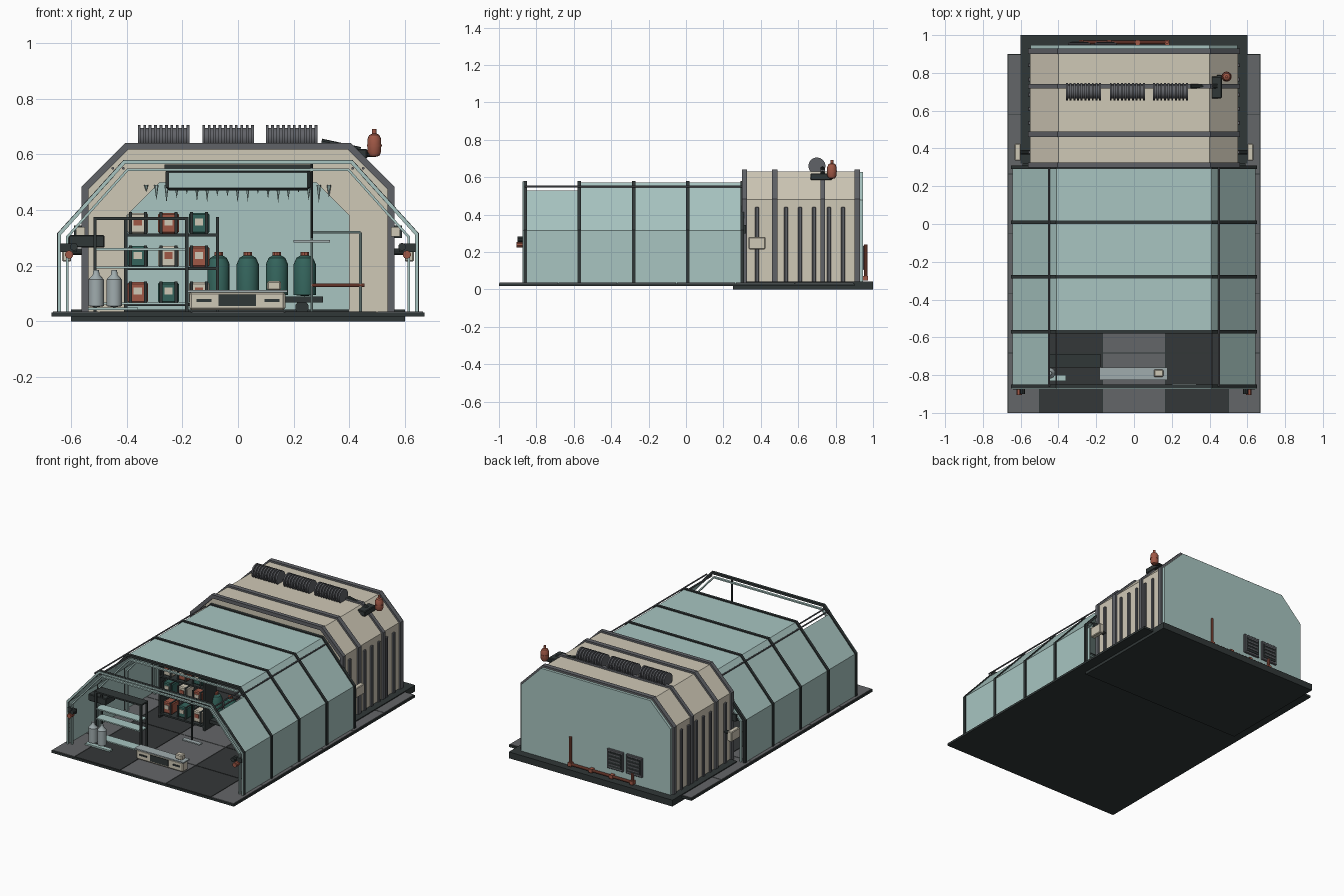
import bpy, bmesh, math
from mathutils import Matrix, Vector

old = bpy.data.objects.get("Cube")
if old:
    bpy.data.objects.remove(old, do_unlink=True)


def material(name, rgb):
    lin = [((c / 255 + 0.055) / 1.055) ** 2.4 for c in rgb] + [1]
    m = bpy.data.materials.new(name)
    m.use_nodes = True
    m.diffuse_color = lin
    m.node_tree.nodes["Principled BSDF"].inputs["Base Color"].default_value = lin
    return m


TEAL = material("pale teal", (168, 197, 193))
TAN = material("warm tan", (207, 200, 182))
STEEL = material("steel grey", (96, 98, 103))
DARK = material("charcoal", (48, 55, 55))
RUST = material("rust red", (160, 88, 70))
GREEN = material("bottle green", (52, 100, 92))
SILVER = material("silver grey", (160, 172, 174))
TILE = material("floor grey", (100, 102, 104))
FLOOR = material("floor dark", (52, 55, 56))


def finish(name, bm, mat, smooth=False):
    bmesh.ops.recalc_face_normals(bm, faces=bm.faces)
    me = bpy.data.meshes.new(name)
    bm.to_mesh(me)
    bm.free()
    ob = bpy.data.objects.new(name, me)
    bpy.context.collection.objects.link(ob)
    me.materials.append(mat)
    if smooth:
        bpy.ops.object.select_all(action='DESELECT')
        ob.select_set(True)
        bpy.context.view_layer.objects.active = ob
        bpy.ops.object.shade_smooth_by_angle(angle=math.radians(35))
    return ob


def box(name, xs, ys, zs, mat, bevel=0):
    bm = bmesh.new()
    mid = Vector([(a + b) / 2 for a, b in (xs, ys, zs)])
    size = [abs(b - a) for a, b in (xs, ys, zs)]
    bmesh.ops.create_cube(bm, size=1, matrix=Matrix.Translation(mid) @ Matrix.Diagonal((*size, 1)))
    if bevel:
        bmesh.ops.bevel(bm, geom=bm.edges[:], offset=bevel, segments=1, affect='EDGES')
    return finish(name, bm, mat)


def rod(name, a, b, r, mat, sides=10):
    a, b = Vector(a), Vector(b)
    bm = bmesh.new()
    rot = (b - a).to_track_quat('Z', 'Y').to_matrix().to_4x4()
    bmesh.ops.create_cone(bm, cap_ends=True, segments=sides, radius1=r, radius2=r,
                          depth=(b - a).length, matrix=Matrix.Translation((a + b) / 2) @ rot)
    return finish(name, bm, mat, True)


def lathe(name, x, y, profile, mat, sides=16):
    bm = bmesh.new()
    vs = [bm.verts.new((x + r, y, z)) for r, z in profile]
    es = [bm.edges.new(p) for p in zip(vs, vs[1:])]
    bmesh.ops.spin(bm, geom=vs + es, cent=(x, y, 0), axis=(0, 0, 1), angle=math.tau, steps=sides)
    bmesh.ops.remove_doubles(bm, verts=bm.verts, dist=0.0003)
    return finish(name, bm, mat, True)


def strip(name, outer, inner, y0, y1, mat):
    # Solid band between two matching polylines, extruded along y
    bm = bmesh.new()
    rows = [[bm.verts.new((x, y, z)) for x, z in line]
            for line, y in ((outer, y0), (outer, y1), (inner, y1), (inner, y0))]
    for i in range(4):
        a, b = rows[i], rows[(i + 1) % 4]
        for j in range(len(a) - 1):
            bm.faces.new((a[j], a[j + 1], b[j + 1], b[j]))
    for end in (0, -1):
        bm.faces.new([r[end] for r in rows])
    return finish(name, bm, mat)


def arch(w, z1, t, z2, inset=0, z0=0.03):
    k = inset * 0.41
    half = [(w - inset, z0), (w - inset, z1 - k), (t - k, z2 - inset)]
    return half + [(-x, z) for x, z in reversed(half)]


TENT = (0.645, 0.315, 0.41, 0.575)
HUB = (0.55, 0.48, 0.4, 0.63)


def tent(i=0):
    return arch(*TENT, i)


def hub(i=0):
    return arch(*HUB, i)


# Foundations and floor tiles
box("front_slab", (-0.67, 0.67), (-1, 0.9), (0.018, 0.032), DARK)
box("rear_slab", (-0.6, 0.6), (0.25, 1), (0, 0.028), DARK)
box("hub_curb", (-0.6, 0.6), (0.32, 1), (0.028, 0.042), DARK)
columns = [-0.667, -0.5, -0.167, 0.167, 0.5, 0.667]
for i, (a, b) in enumerate(zip(columns, columns[1:])):
    for j in range(6):
        y = -0.997 + j * 0.316
        box("floor_tile", (a + 0.002, b - 0.002), (y, y + 0.312), (0.03, 0.036),
            FLOOR if i % 2 else TILE)

# Tent skin, frames and open front bay
ribs = [-0.86, -0.57, -0.28, 0.01, 0.3]
for a, b in zip(ribs[1:], ribs[2:]):
    strip("tent_skin", tent(0.002), tent(0.009), a + 0.006, b - 0.006, TEAL)
for y in ribs:
    strip("tent_rib", tent(-0.005), tent(0.009), y - 0.009, y + 0.009, DARK)
    strip("tent_inner_rib", tent(0.026), tent(0.035), y - 0.008, y + 0.008, TEAL)
strip("front_trim", tent(-0.003), tent(0.009), -0.874, -0.868, TEAL)
for s in (-1, 1):
    line = [(s * 0.643, 0.03), (s * 0.643, 0.315), (s * 0.45, 0.528)]
    under = [(s * 0.636, 0.03), (s * 0.636, 0.312), (s * 0.444, 0.523)]
    strip("front_side_panel", line, under, -0.86, -0.57, TEAL)
    for x in (0.412, 0.45):
        rod("roof_rail", (s * x, -0.86, 0.55), (s * x, 0.3, 0.55), 0.005, STEEL, 6)
    # Front corner lamps and side service boxes
    rod("lamp_body", (s * 0.607, -0.905, 0.24), (s * 0.607, -0.868, 0.24), 0.015, RUST)
    rod("lamp_mount", (s * 0.59, -0.9, 0.268), (s * 0.59, -0.862, 0.268), 0.014, DARK)
    box("lamp_bracket", (s * 0.58, s * 0.64), (-0.875, -0.86), (0.25, 0.28), DARK)
    box("side_service_box", (s * 0.6, s * 0.632), (0.335, 0.425), (0.215, 0.28), TAN, 0.004)
    rod("service_box_pipe", (s * 0.55, 0.38, 0.25), (s * 0.61, 0.38, 0.25), 0.012, DARK)
    box("entry_box", (s * 0.55, s * 0.582), (0.28, 0.31), (0.305, 0.34), TAN)
    box("entry_box_back", (s * 0.542, s * 0.59), (0.305, 0.32), (0.3, 0.345), DARK)

# Rear hub shell
strip("hub_shell", hub(), hub(0.012), 0.32, 0.93, TAN)
strip("hub_front_wall", hub(0.004), arch(0.4, 0.38, 0.28, 0.5), 0.315, 0.335, TAN)
bm = bmesh.new()
back = bm.faces.new([bm.verts.new((x, 0.925, z)) for x, z in hub(0.001)])
ext = bmesh.ops.extrude_face_region(bm, geom=[back])
bmesh.ops.translate(bm, vec=(0, 0.022, 0), verts=[v for v in ext['geom'] if isinstance(v, bmesh.types.BMVert)])
finish("hub_back_wall", bm, TEAL)
for y, r in ((0.312, 0.013), (0.475, 0.015), (0.73, 0.012), (0.915, 0.015)):
    strip("hub_ring", hub(-0.012), hub(0.012), y - r, y + r, STEEL)
for s in (-1, 1):
    for y in (0.38, 0.535, 0.61, 0.685, 0.765, 0.84):
        box("hub_side_rib", (s * 0.545, s * 0.562), (y - 0.01, y + 0.01), (0.04, 0.44), STEEL, 0.003)

# Finned rolls on the roof
for x0 in (-0.36, -0.128, 0.1):
    rod("roof_roll", (x0, 0.7, 0.66), (x0 + 0.185, 0.7, 0.66), 0.036, STEEL, 16)
    for k in range(10):
        x = x0 + k * 0.0195
        rod("roof_roll_fin", (x, 0.7, 0.66), (x + 0.01, 0.7, 0.66), 0.046, STEEL, 16)

# Valve box and pressure vessel
rod("valve_pipe", (0.3, 0.73, 0.645), (0.44, 0.73, 0.615), 0.012, DARK)
box("valve_box", (0.41, 0.465), (0.665, 0.78), (0.585, 0.62), DARK, 0.004)
rod("vessel_arm", (0.44, 0.78, 0.6), (0.49, 0.78, 0.6), 0.009, DARK)
lathe("pressure_vessel", 0.49, 0.78, [(0, 0.59), (0.018, 0.595), (0.025, 0.61), (0.025, 0.655),
      (0.018, 0.67), (0.008, 0.675), (0.008, 0.692), (0, 0.692)], RUST)
rod("vessel_band", (0.49, 0.78, 0.628), (0.49, 0.78, 0.636), 0.027, RUST, 16)

# Back wall pipe and vents
route = [(0.175, 0.962, 0.24), (0.175, 0.962, 0.06), (-0.28, 0.962, 0.06), (-0.28, 0.962, 0.12)]
for a, b in zip(route, route[1:]):
    rod("back_pipe", a, b, 0.009, RUST)
for x in (0.175, 0.02, -0.13, -0.28):
    box("pipe_clamp", (x - 0.012, x + 0.012), (0.945, 0.974), (0.048, 0.072), RUST)
for x in (-0.15, -0.29):
    box("back_vent", (x - 0.06, x + 0.06), (0.945, 0.96), (0.105, 0.235), STEEL, 0.004)
    box("vent_opening", (x - 0.048, x + 0.048), (0.958, 0.963), (0.12, 0.22), DARK)
    for k in range(4):
        z = 0.135 + k * 0.023
        box("vent_slat", (x - 0.042, x + 0.042), (0.962, 0.967), (z, z + 0.008), STEEL)

# Storage rack near the front
for x in (-0.52, -0.19):
    for y in (-0.76, -0.7):
        box("rack_post", (x, x + 0.012), (y, y + 0.012), (0.03, 0.37), DARK)
box("rack_top", (-0.52, -0.178), (-0.76, -0.688), (0.365, 0.375), DARK)
for z in (0.06, 0.19, 0.255):
    box("rack_shelf", (-0.515, -0.185), (-0.758, -0.69), (z, z + 0.008), TEAL)
for x in (-0.51, -0.445):
    lathe("silver_tank", x, -0.79, [(0, 0.05), (0.028, 0.055), (0.028, 0.15), (0.012, 0.168),
          (0.01, 0.185), (0, 0.185)], SILVER)
box("tank_cradle", (-0.54, -0.36), (-0.83, -0.8), (0.04, 0.05), TEAL)
box("wall_unit", (-0.61, -0.48), (-0.7, -0.6), (0.265, 0.31), DARK, 0.004)

# Crate rack farther inside
box("crate_rack_top", (-0.41, -0.07), (-0.25, -0.13), (0.305, 0.315), DARK)
box("crate_rack_shelf", (-0.41, -0.07), (-0.25, -0.13), (0.185, 0.195), DARK)
box("crate_rack_base", (-0.41, -0.07), (-0.25, -0.13), (0.055, 0.066), DARK)
for x in (-0.41, -0.08):
    box("crate_rack_post", (x, x + 0.012), (-0.25, -0.13), (0.03, 0.375), DARK)
shades = (TAN, RUST, GREEN)
for row, z in enumerate((0.066, 0.195, 0.315)):
    for col, x in enumerate((-0.36, -0.25, -0.14)):
        shade = shades[(col + row + 1) % 3]
        box("crate", (x - 0.037, x + 0.037), (-0.23, -0.15), (z, z + 0.075), shade, 0.006)
        for s in (-1, 1):
            box("crate_strap", (x + s * 0.027 - 0.005, x + s * 0.027 + 0.005),
                (-0.236, -0.145), (z, z + 0.078), DARK)
        box("crate_label", (x - 0.015, x + 0.015), (-0.234, -0.229), (z + 0.03, z + 0.055),
            RUST if shade is TAN else TAN)

# Gas bottles on a low bench
box("bottle_bench", (-0.12, 0.305), (-0.2, -0.06), (0.068, 0.09), DARK)
for x in (-0.07, 0.035, 0.14, 0.24):
    lathe("gas_bottle", x, -0.13, [(0, 0.09), (0.04, 0.095), (0.04, 0.205), (0.03, 0.228),
          (0.015, 0.237), (0, 0.237)], GREEN)
    rod("bottle_cap", (x, -0.13, 0.235), (x, -0.13, 0.25), 0.016, RUST)
rod("bench_wheel", (0.23, -0.19, 0.05), (0.23, -0.08, 0.05), 0.025, DARK)

# Front console
box("console_body", (-0.175, 0.17), (-0.82, -0.765), (0.04, 0.106), TAN, 0.008)
box("console_top", (-0.182, 0.178), (-0.825, -0.76), (0.104, 0.112), SILVER)
box("console_screen", (-0.07, 0.065), (-0.825, -0.819), (0.055, 0.097), DARK)
for s in (-1, 1):
    box("console_slot", (s * 0.095, s * 0.15), (-0.824, -0.819), (0.07, 0.08), DARK)
box("console_device", (0.105, 0.155), (-0.81, -0.77), (0.112, 0.145), TAN, 0.005)

# Overhead unit, icicles and hanging work lamp
box("overhead_bar", (-0.265, 0.265), (0.24, 0.3), (0.55, 0.564), DARK)
box("overhead_frame", (-0.26, 0.26), (0.25, 0.29), (0.47, 0.55), DARK, 0.012)
box("overhead_screen", (-0.25, 0.25), (0.244, 0.251), (0.48, 0.535), TEAL)
for k in range(19):
    x = -0.33 + k * 0.0365
    length = 0.025 + 0.04 * abs(math.sin(k * 2.3))
    lathe("icicle", x, 0.3, [(0, 0.49 - length), (0.008, 0.49), (0, 0.49)], TEAL, 6)
rod("lamp_cord", (0.265, -0.86, 0.3), (0.265, -0.86, 0.57), 0.005, DARK, 8)
box("work_lamp", (0.2, 0.33), (-0.875, -0.845), (0.284, 0.292), SILVER)

# Light stand and copper line on the left side
for a, b in (((0.265, 0.03), (0.265, 0.32)), ((0.44, 0.03), (0.44, 0.32)), ((0.265, 0.32), (0.44, 0.32))):
    rod("stand_tube", (a[0], -0.3, a[1]), (b[0], -0.3, b[1]), 0.005, TEAL, 8)
rod("inner_pipe", (0.265, -0.3, 0.13), (0.455, -0.3, 0.13), 0.006, RUST, 8)
